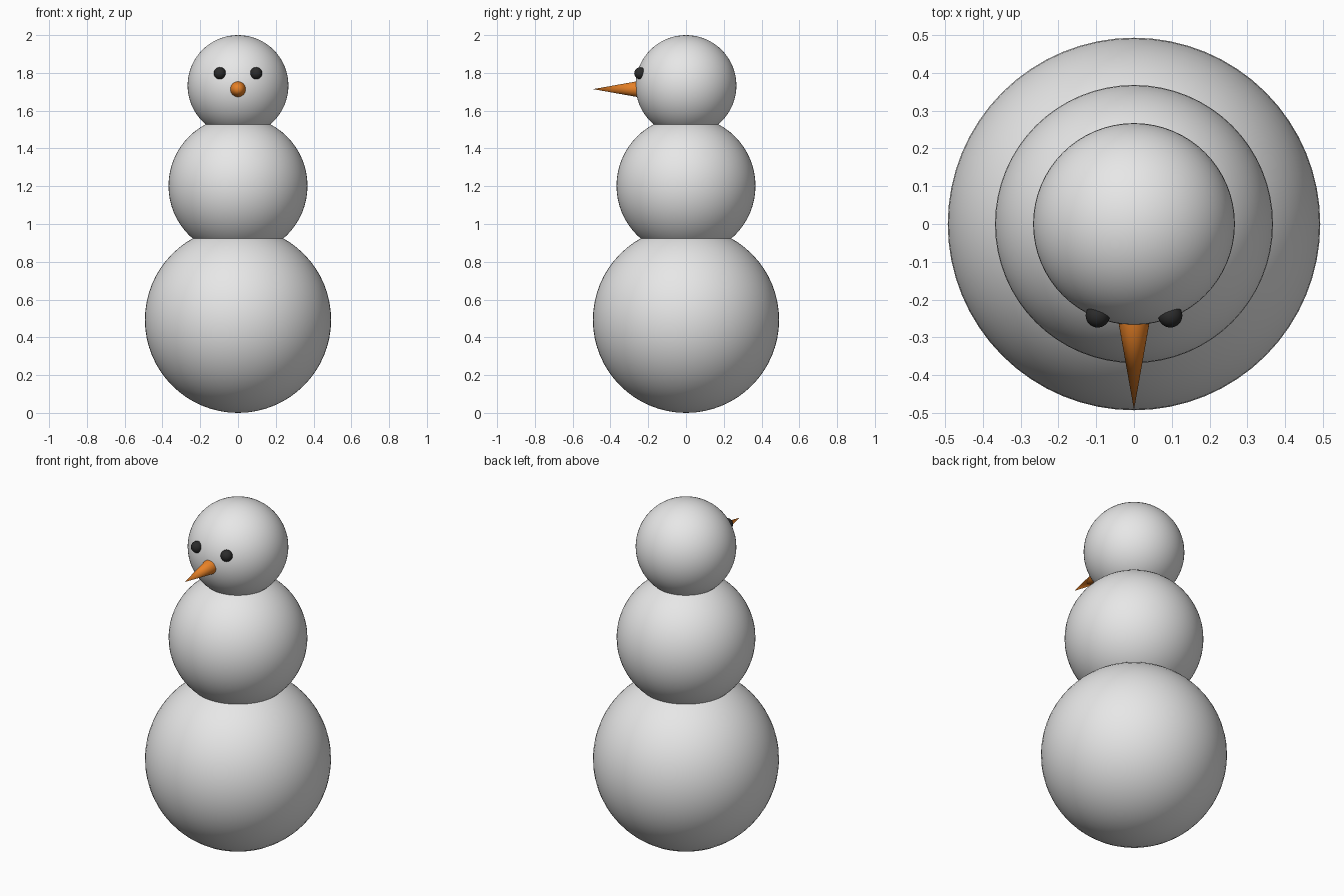
import bpy
import math

cube = bpy.data.objects.get("Cube")
if cube:
    bpy.data.objects.remove(cube, do_unlink=True)


def material(name, rgb):
    m = bpy.data.materials.new(name)
    m.use_nodes = True
    m.diffuse_color = (*rgb, 1)
    m.node_tree.nodes["Principled BSDF"].inputs["Base Color"].default_value = (*rgb, 1)
    return m


snow = material("snow", (0.8, 0.8, 0.8))
coal = material("coal", (0.025, 0.025, 0.025))
carrot = material("carrot", (0.8, 0.22, 0.02))


def finish(name, mat):
    ob = bpy.context.object
    ob.name = name
    ob.data.materials.append(mat)
    bpy.ops.object.shade_smooth_by_angle(angle=math.radians(40))
    return ob


def ball(name, radius, location, mat, segments=64):
    bpy.ops.mesh.primitive_uv_sphere_add(
        segments=segments, ring_count=segments // 2, radius=radius, location=location)
    return finish(name, mat)


# Three stacked snowballs
ball("lower_body", 0.493, (0, 0, 0.493), snow)
ball("upper_body", 0.368, (0, 0, 1.202), snow)
ball("head", 0.267, (0, 0, 1.733), snow)

# Eyes, half sunk into the head
for side, x in (("left", 0.096), ("right", -0.096)):
    ball(side + "_eye", 0.032, (x, -0.242, 1.798), coal, 32)

# Pointed nose, its base just inside the head
base_y, tip_y = -0.25, -0.492
bpy.ops.mesh.primitive_cone_add(
    vertices=32, radius1=0.043, radius2=0, depth=base_y - tip_y,
    location=(0, (base_y + tip_y) / 2, 1.714), rotation=(math.pi / 2, 0, 0))
finish("nose", carrot)
